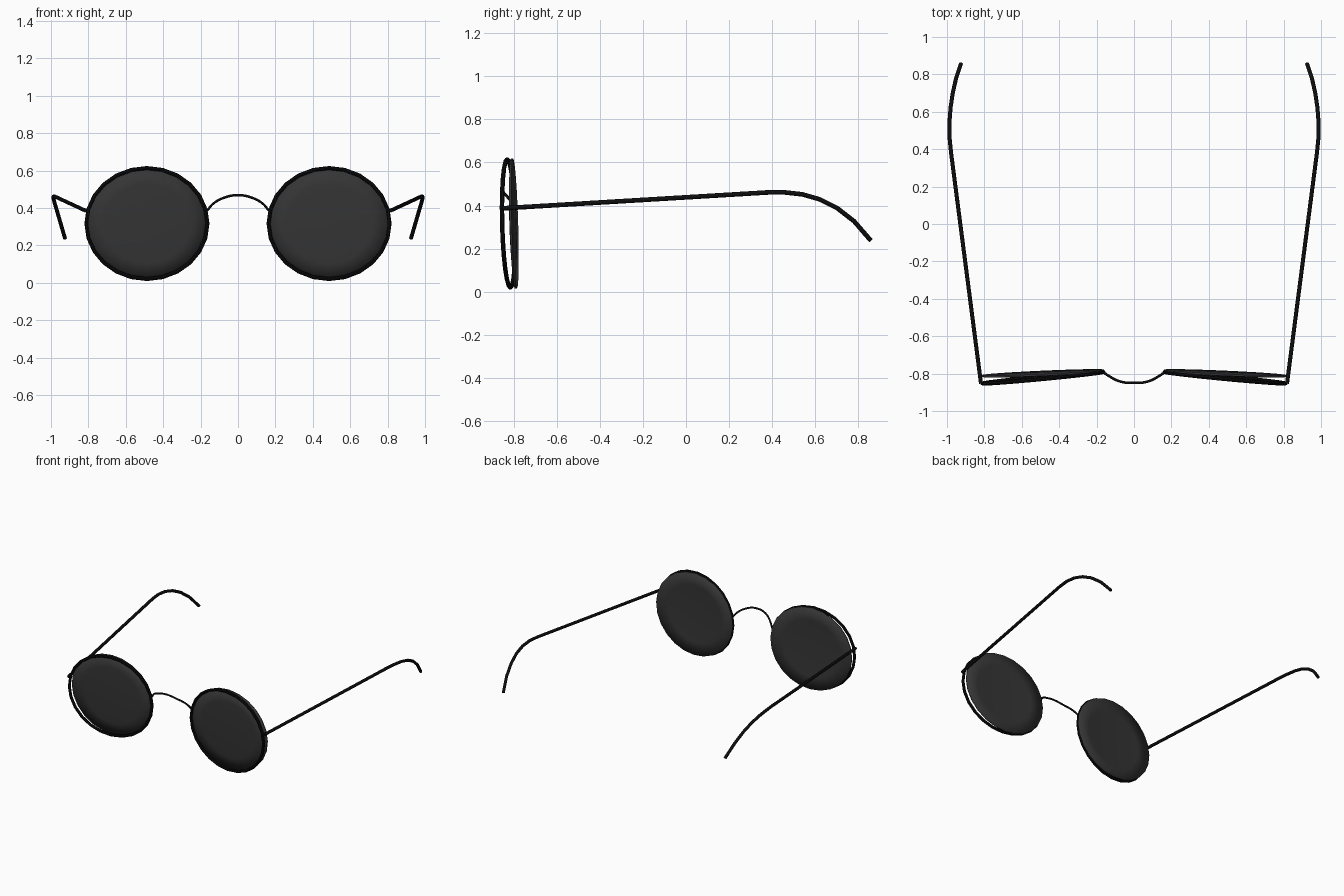
import bpy, bmesh, math
from mathutils import Vector

if "Cube" in bpy.data.objects:
    bpy.data.objects.remove(bpy.data.objects["Cube"])

CX, CZ = 0.487, 0.317      # lens centre
SIDES = 24


def material(name, c):
    m = bpy.data.materials.new(name)
    m.diffuse_color = (c, c, c, 1)
    m.use_nodes = True
    m.node_tree.nodes["Principled BSDF"].inputs["Base Color"].default_value = m.diffuse_color
    return m


frame_mat = material("black_frame", 0.004)
lens_mat = material("dark_lens", 0.035)


def tube(name, pts, radius, closed=False, smooth_path=False):
    """Sweep a round wire along points and convert it to a mesh."""
    cu = bpy.data.curves.new(name, 'CURVE')
    cu.dimensions = '3D'
    cu.bevel_depth = radius
    cu.bevel_resolution = 2
    cu.use_fill_caps = not closed
    if smooth_path:
        s = cu.splines.new('BEZIER')
        s.bezier_points.add(len(pts) - 1)
        s.resolution_u = 4
        for bp, p in zip(s.bezier_points, pts):
            bp.co = p
            bp.handle_left_type = bp.handle_right_type = 'AUTO'
    else:
        s = cu.splines.new('POLY')
        s.points.add(len(pts) - 1)
        for sp, p in zip(s.points, pts):
            sp.co = (*p, 1)
    s.use_cyclic_u = closed
    ob = bpy.data.objects.new(name, cu)
    bpy.context.collection.objects.link(ob)
    bpy.ops.object.select_all(action='DESELECT')
    ob.select_set(True)
    bpy.context.view_layer.objects.active = ob
    bpy.ops.object.convert(target='MESH')
    ob = bpy.context.object
    ob.data.materials.clear()
    ob.data.materials.append(frame_mat)
    bpy.ops.object.shade_smooth_by_angle(angle=math.radians(50))
    return ob


def oval(side, rx, rz, y0, slope_x, slope_z):
    """Oval outline on a plane that leans in x and z."""
    pts = []
    for i in range(SIDES):
        a = 2 * math.pi * i / SIDES
        dx, dz = rx * math.cos(a), rz * math.sin(a)
        pts.append(Vector((side * (CX + dx), y0 + slope_x * dx + slope_z * dz, CZ + dz)))
    return pts


def lens(name, side):
    """Thin, slightly domed disc set just behind the rim."""
    bm = bmesh.new()
    rings = []
    for k in (1.0, 0.7, 0.35):
        y = -0.798 - 0.012 * (1 - k * k)
        rings.append([bm.verts.new(p) for p in
                      oval(side, 0.328 * k, 0.302 * k, y, -0.045, -0.03)])
    for a, b in zip(rings, rings[1:]):
        for i in range(SIDES):
            j = (i + 1) % SIDES
            bm.faces.new((a[i], a[j], b[j], b[i]))
    bm.faces.new(rings[-1])
    bmesh.ops.recalc_face_normals(bm, faces=bm.faces)
    me = bpy.data.meshes.new(name)
    bm.to_mesh(me)
    bm.free()
    ob = bpy.data.objects.new(name, me)
    bpy.context.collection.objects.link(ob)
    me.materials.append(lens_mat)
    sol = ob.modifiers.new("thickness", 'SOLIDIFY')
    sol.thickness = 0.01
    sol.offset = 0
    bpy.context.view_layer.objects.active = ob
    ob.select_set(True)
    bpy.ops.object.shade_smooth_by_angle(angle=math.radians(40))
    return ob


# Temple: straight arm, then the ear hook
arm = [(0.818, -0.853, 0.387), (0.978, 0.38, 0.461), (0.986, 0.46, 0.461),
       (0.987, 0.54, 0.452), (0.981, 0.62, 0.429), (0.969, 0.70, 0.389),
       (0.951, 0.78, 0.327), (0.925, 0.857, 0.238)]

for side, label in ((1, "right"), (-1, "left")):
    tube(label + "_rim", oval(side, 0.324, 0.297, -0.822, -0.095, -0.025), 0.0105, closed=True)
    lens(label + "_lens", side)
    tube(label + "_temple", [(side * x, y, z) for x, y, z in arm], 0.0108)

# Nose bridge: thin arched wire
half = [(0.163, -0.793, 0.388), (0.135, -0.812, 0.421), (0.075, -0.842, 0.455)]
bridge = half + [(0, -0.85, 0.469)] + [(-x, y, z) for x, y, z in reversed(half)]
tube("nose_bridge", bridge, 0.0068, smooth_path=True)
